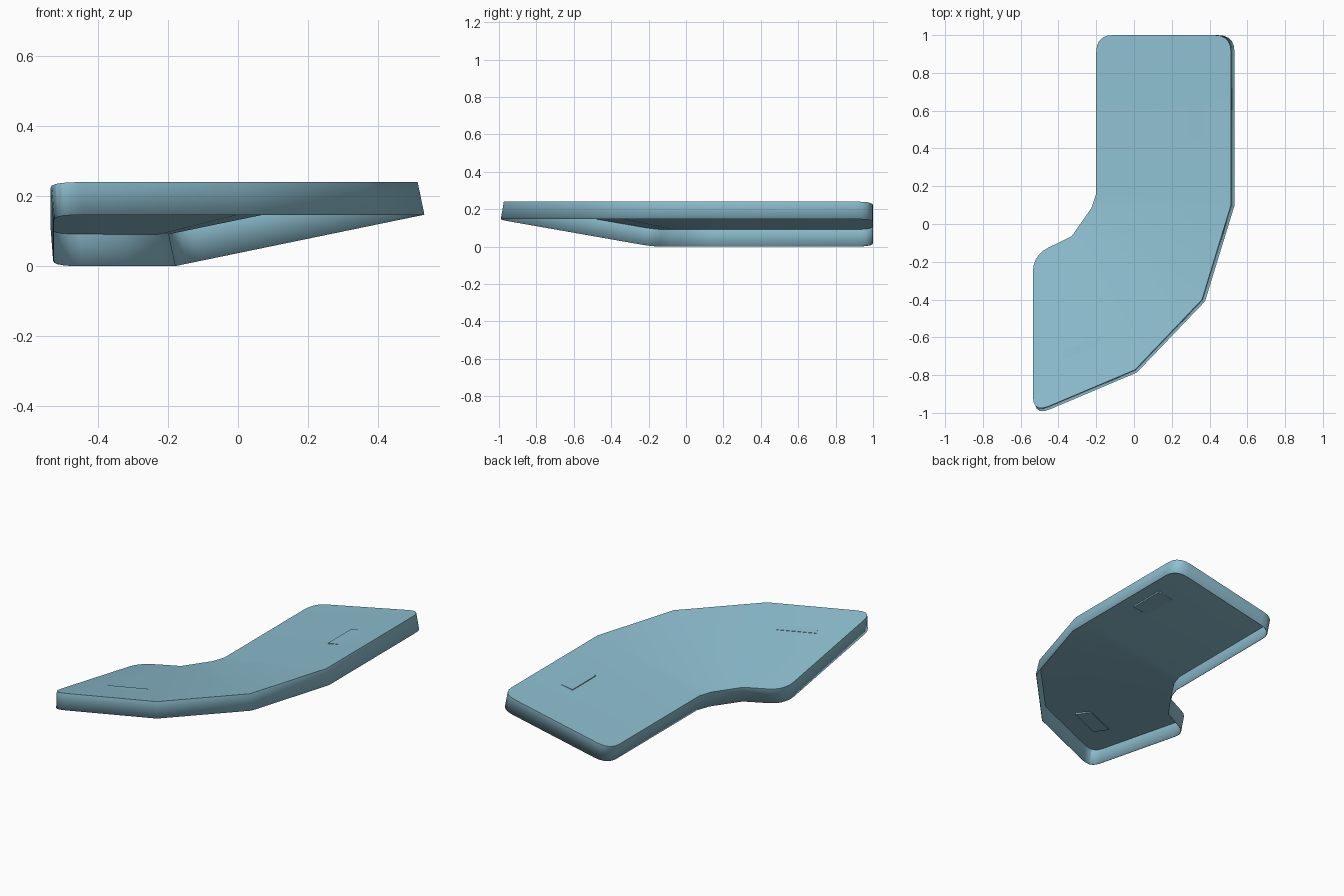
import bpy, bmesh, math
from mathutils import Vector, Matrix

if "Cube" in bpy.data.objects:
    bpy.data.objects.remove(bpy.data.objects["Cube"])

HI, LO, RIM = 0.24, 0.093, 0.093   # outer edge, inner edge, rim drop

mat = bpy.data.materials.new("light_blue")
mat.diffuse_color = (0.27, 0.52, 0.63, 1)
mat.use_nodes = True
mat.node_tree.nodes["Principled BSDF"].inputs["Base Color"].default_value = mat.diffuse_color

# Stations around the bend: outer point, inner point
outer = [Vector((x, y, HI)) for x, y in
         [(0.513, 1), (0.513, 0.1), (0.36, -0.4), (0.005, -0.772), (-0.535, -1.0)]]
inner = [Vector((x, y, LO)) for x, y in
         [(-0.2, 1), (-0.2, 0.16), (-0.225, 0.085), (-0.33, -0.065), (-0.535, -0.165)]]


def rounded(prev, corner, nxt, r=0.09, n=5):
    """Corner points replaced by a small curve."""
    a = corner + (prev - corner).normalized() * r
    b = corner + (nxt - corner).normalized() * r
    return [a * (1 - t) ** 2 + corner * 2 * t * (1 - t) + b * t * t
            for t in (i / n for i in range(n + 1))]


def finish(obj, angle):
    obj.data.materials.append(mat)
    bpy.ops.object.select_all(action='DESELECT')
    obj.select_set(True)
    bpy.context.view_layer.objects.active = obj
    bpy.ops.object.shade_smooth_by_angle(angle=math.radians(angle))


# Sloping top plate, one face per sector, rounded at both ends
bm = bmesh.new()
last = len(outer) - 2
for i in range(last + 1):
    o0, o1, n1, n0 = outer[i], outer[i + 1], inner[i + 1], inner[i]
    pts = [o0, n0, n1, o1]
    if i == 0:
        pts = rounded(o1, o0, n0) + rounded(o0, n0, n1) + [n1, o1]
    elif i == last:
        pts = [o0, n0] + rounded(n0, n1, o1) + rounded(n1, o1, o0)
    bm.faces.new([bm.verts.new(p) for p in pts])
bmesh.ops.remove_doubles(bm, verts=bm.verts, dist=0.0001)
bmesh.ops.recalc_face_normals(bm, faces=bm.faces)
if sum(f.normal.z for f in bm.faces) < 0:
    bmesh.ops.reverse_faces(bm, faces=bm.faces)
bm.normal_update()

# Rim dropped square to the sloping plate
normals = {tuple(round(c, 4) for c in v.co): v.normal.copy() for v in bm.verts}
edges = [e for e in bm.edges if e.is_boundary]
ext = bmesh.ops.extrude_edge_only(bm, edges=edges)
for v in [g for g in ext["geom"] if isinstance(g, bmesh.types.BMVert)]:
    n = normals[tuple(round(c, 4) for c in v.co)]
    v.co -= n * (RIM / n.z)
bmesh.ops.recalc_face_normals(bm, faces=bm.faces)
top = max(bm.faces, key=lambda f: f.normal.z ** 2)
if top.normal.z < 0:
    bmesh.ops.reverse_faces(bm, faces=bm.faces)
mesh = bpy.data.meshes.new("curved_tray")
bm.to_mesh(mesh)
bm.free()
tray = bpy.data.objects.new("curved_tray", mesh)
bpy.context.collection.objects.link(tray)
finish(tray, 30)
wall = tray.modifiers.new("thin_wall", 'SOLIDIFY')
wall.thickness = 0.003
wall.offset = -1

# Two low pads lying almost flush with the plate
for name, pos, yaw in [("back_pad", (0.33, 0.56, 0.199), 0),
                       ("front_pad", (-0.265, -0.68, 0.199), -67)]:
    bpy.ops.mesh.primitive_cube_add(size=1)
    pad = bpy.context.object
    pad.name = name
    pad.data.transform(Matrix.Diagonal((0.1, 0.22, 0.01, 1)))
    pad.matrix_world = (Matrix.Translation(pos)
                        @ Matrix.Rotation(math.radians(yaw), 4, 'Z')
                        @ Matrix.Rotation(-0.14, 4, 'Y'))
    finish(pad, 30)
